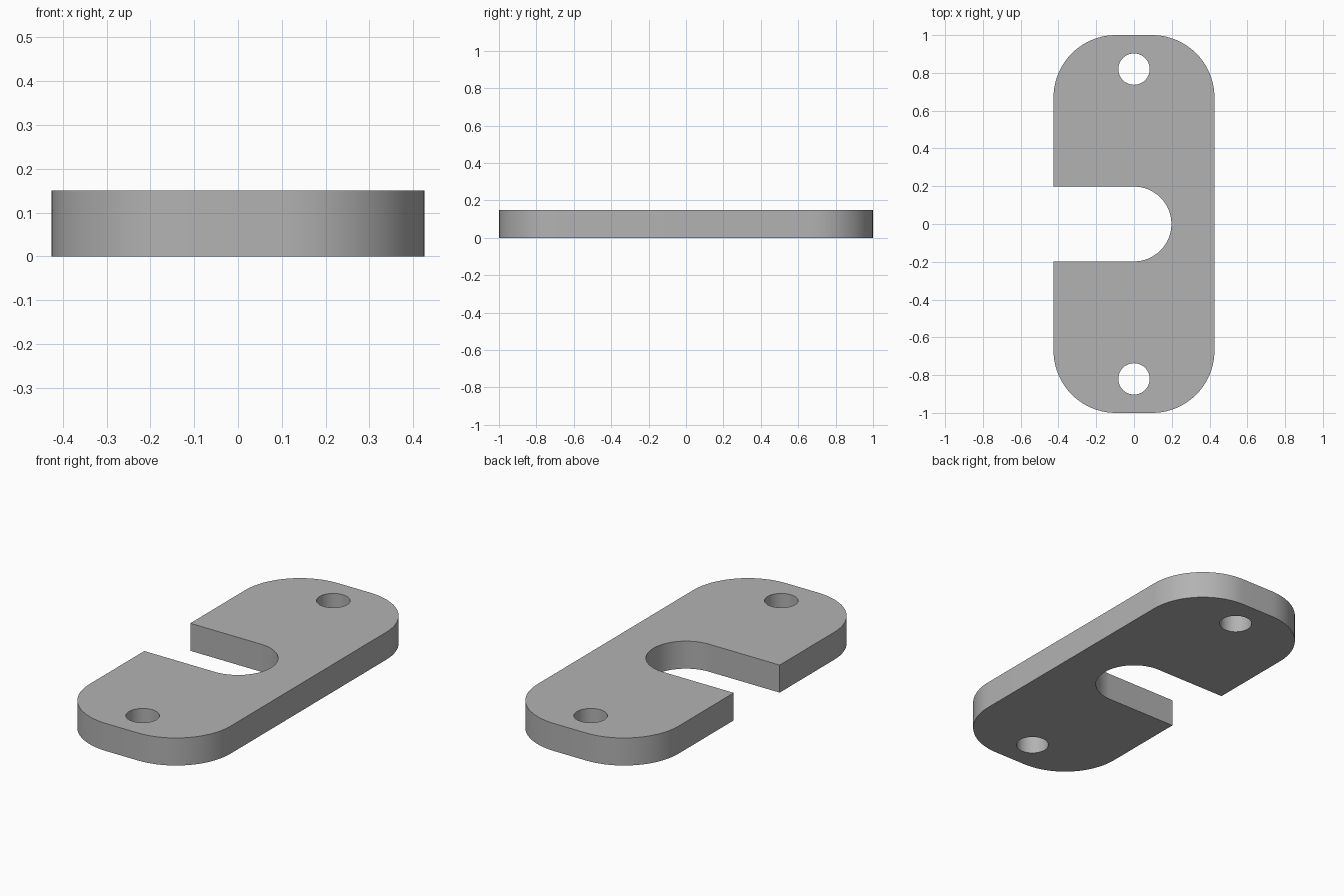
import bpy, bmesh
from math import cos, sin, pi
from mathutils import Vector

cube = bpy.data.objects.get("Cube")
if cube:
    bpy.data.objects.remove(cube, do_unlink=True)

HALF_W, HALF_L, THICK = 0.426, 1.0, 0.15
CORNER_R, SLOT_R = 0.33, 0.198
HOLE_R, HOLE_Y = 0.083, 0.82


def arc(cx, cy, r, start, end, steps):
    """Points along an arc, in plan."""
    angles = [start + (end - start) * i / steps for i in range(steps + 1)]
    return [(cx + r * cos(a), cy + r * sin(a)) for a in angles]


def prism(name, outline, z0, z1):
    """Extrude a plan outline between two heights."""
    bm = bmesh.new()
    face = bm.faces.new([bm.verts.new((x, y, z0)) for x, y in outline])
    top = bmesh.ops.extrude_face_region(bm, geom=[face])["geom"]
    bmesh.ops.translate(bm, vec=Vector((0, 0, z1 - z0)),
                        verts=[v for v in top if isinstance(v, bmesh.types.BMVert)])
    bmesh.ops.recalc_face_normals(bm, faces=bm.faces)
    mesh = bpy.data.meshes.new(name)
    bm.to_mesh(mesh)
    bm.free()
    obj = bpy.data.objects.new(name, mesh)
    bpy.context.collection.objects.link(obj)
    return obj


# Rounded plate outline, counter-clockwise, with a slot open on the right side
outline = []
corners = [(1, -1, -pi / 2), (1, 1, 0), (-1, 1, pi / 2), (-1, -1, pi)]
for sx, sy, start in corners:
    if (sx, sy) == (-1, -1):
        outline.append((-HALF_W, SLOT_R))
        outline += arc(0, 0, SLOT_R, pi / 2, -pi / 2, 32)
        outline.append((-HALF_W, -SLOT_R))
    outline += arc(sx * (HALF_W - CORNER_R), sy * (HALF_L - CORNER_R),
                   CORNER_R, start, start + pi / 2, 20)
plate = prism("slotted_plate", outline, 0, THICK)

# Steel grey finish
grey = bpy.data.materials.new("steel_grey")
grey.use_nodes = True
colour = (0.45, 0.45, 0.45, 1)
grey.diffuse_color = colour
grey.node_tree.nodes["Principled BSDF"].inputs["Base Color"].default_value = colour
plate.data.materials.append(grey)

# Screw holes near both ends
bpy.context.view_layer.objects.active = plate
plate.select_set(True)
for side, label in ((-1, "front"), (1, "back")):
    circle = arc(0, side * HOLE_Y, HOLE_R, 0, 2 * pi, 40)[:-1]
    cutter = prism(label + "_hole_cutter", circle, -0.1, THICK + 0.1)
    cutter.data.materials.append(grey)
    cutter.hide_render = True
    cut = plate.modifiers.new(label + "_hole", "BOOLEAN")
    cut.operation, cut.solver, cut.object = "DIFFERENCE", "EXACT", cutter
    bpy.ops.object.modifier_apply(modifier=cut.name)
    bpy.data.objects.remove(cutter, do_unlink=True)

bpy.ops.object.shade_smooth_by_angle(angle=pi / 6)
